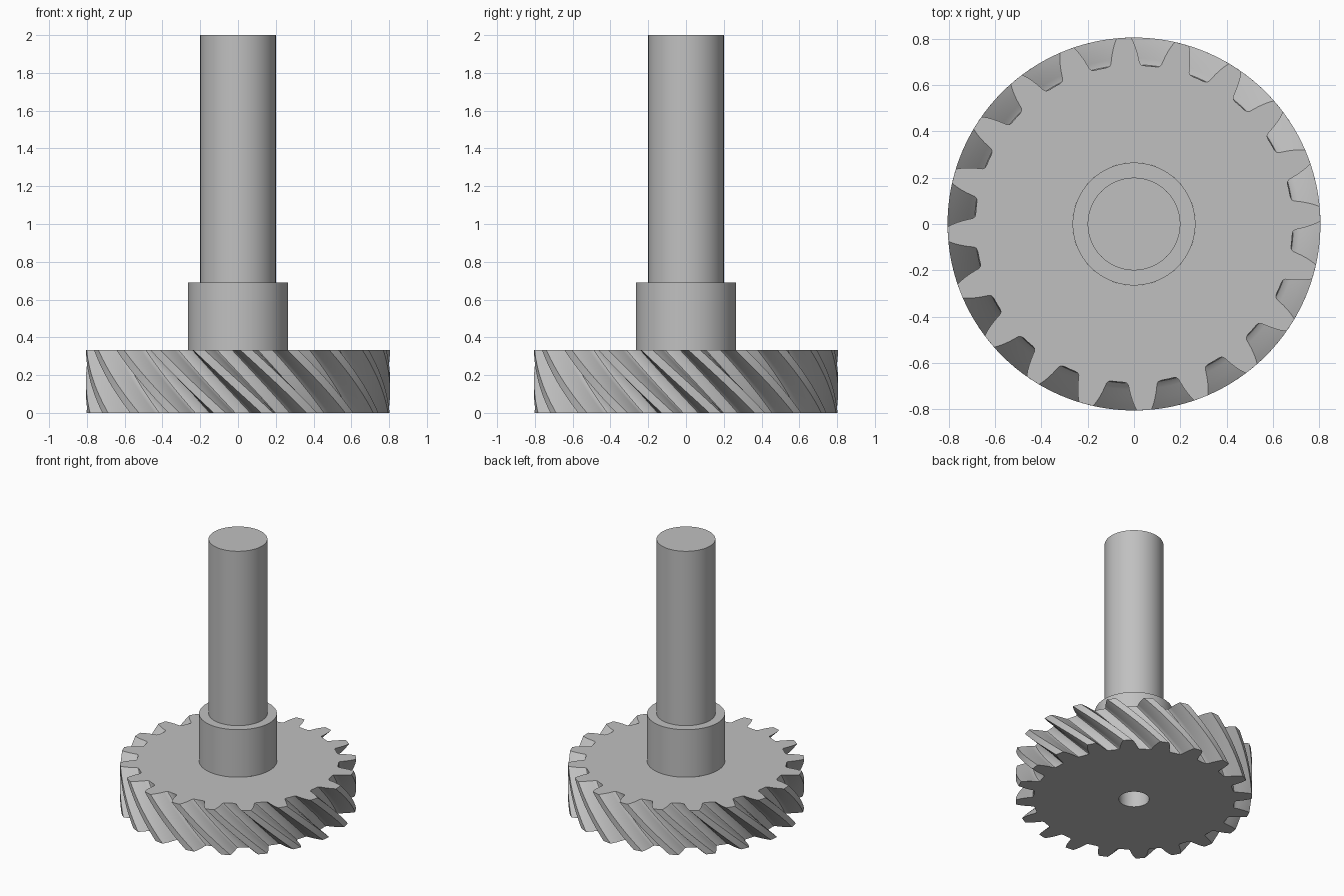
import bpy, bmesh, math

if "Cube" in bpy.data.objects:
    bpy.data.objects.remove(bpy.data.objects["Cube"])

TEETH, TWIST = 20, math.radians(26)
GEAR_H, HUB_TOP, SHAFT_TOP = 0.333, 0.69, 2.0
BORE_R, HUB_R, SHAFT_R = 0.103, 0.265, 0.2

steel = bpy.data.materials.new("steel grey")
steel.diffuse_color = (0.53, 0.53, 0.53, 1)
steel.use_nodes = True
steel.node_tree.nodes["Principled BSDF"].inputs["Base Color"].default_value = steel.diffuse_color


def build(name, strips, closed_ends=()):
    """Skin each strip of equal-length vertex rings; optionally cap single rings."""
    bm = bmesh.new()
    for rings in strips:
        rows = [[bm.verts.new(p) for p in ring] for ring in rings]
        n = len(rows[0])
        for a, b in zip(rows, rows[1:]):
            for i in range(n):
                j = (i + 1) % n
                bm.faces.new((a[i], a[j], b[j], b[i]))
        if name in closed_ends:
            bm.faces.new(rows[-1])
    mesh = bpy.data.meshes.new(name)
    bm.to_mesh(mesh)
    bm.free()
    mesh.materials.append(steel)
    obj = bpy.data.objects.new(name, mesh)
    bpy.context.collection.objects.link(obj)
    bpy.ops.object.select_all(action='DESELECT')
    obj.select_set(True)
    bpy.context.view_layer.objects.active = obj
    bpy.ops.object.shade_smooth_by_angle(angle=math.radians(30))
    return obj


def circle(r, z, n=96):
    return [(r * math.cos(2 * math.pi * i / n), r * math.sin(2 * math.pi * i / n), z)
            for i in range(n)]


# Tooth gap: half width in degrees at each radius, from root to tip
half_gap = [(2.3, 0.685), (3.3, 0.688), (3.9, 0.697), (4.25, 0.715), (4.75, 0.738),
            (5.35, 0.762), (6.0, 0.784), (6.75, 0.805)]
gap = [(-a, r) for a, r in reversed(half_gap)] + [(0, 0.685)] + half_gap
gap += [(9.0, 0.805)]
outline = [(math.radians(12.1 + 360 / TEETH * k + a), r) for k in range(TEETH) for a, r in gap]


def gear_ring(z, phase, radius=None):
    return [((radius or r) * math.cos(a + phase), (radius or r) * math.sin(a + phase), z)
            for a, r in outline]


# Helical gear: bore wall, bottom face, twisted teeth, top face
STEPS = 16
rings = [gear_ring(GEAR_H, TWIST, BORE_R), gear_ring(0, TWIST, BORE_R)]
rings += [gear_ring(GEAR_H * i / STEPS, TWIST * (1 - i / STEPS)) for i in range(STEPS + 1)]
rings += [gear_ring(GEAR_H, 0, HUB_R)]
build("helical_gear", [rings])

# Hub collar with the blind end of the bore inside it
collar = [circle(HUB_R, GEAR_H), circle(HUB_R, HUB_TOP), circle(SHAFT_R, HUB_TOP)]
bore = [circle(BORE_R, GEAR_H)[::-1], circle(BORE_R, HUB_TOP)[::-1]]
build("hub", [collar, bore])

# Shaft, closed at the top, and the bore end plate
build("shaft", [[circle(SHAFT_R, HUB_TOP), circle(SHAFT_R, SHAFT_TOP)]], ("shaft",))
build("bore_end", [[circle(BORE_R, HUB_TOP)[::-1]]], ("bore_end",))
